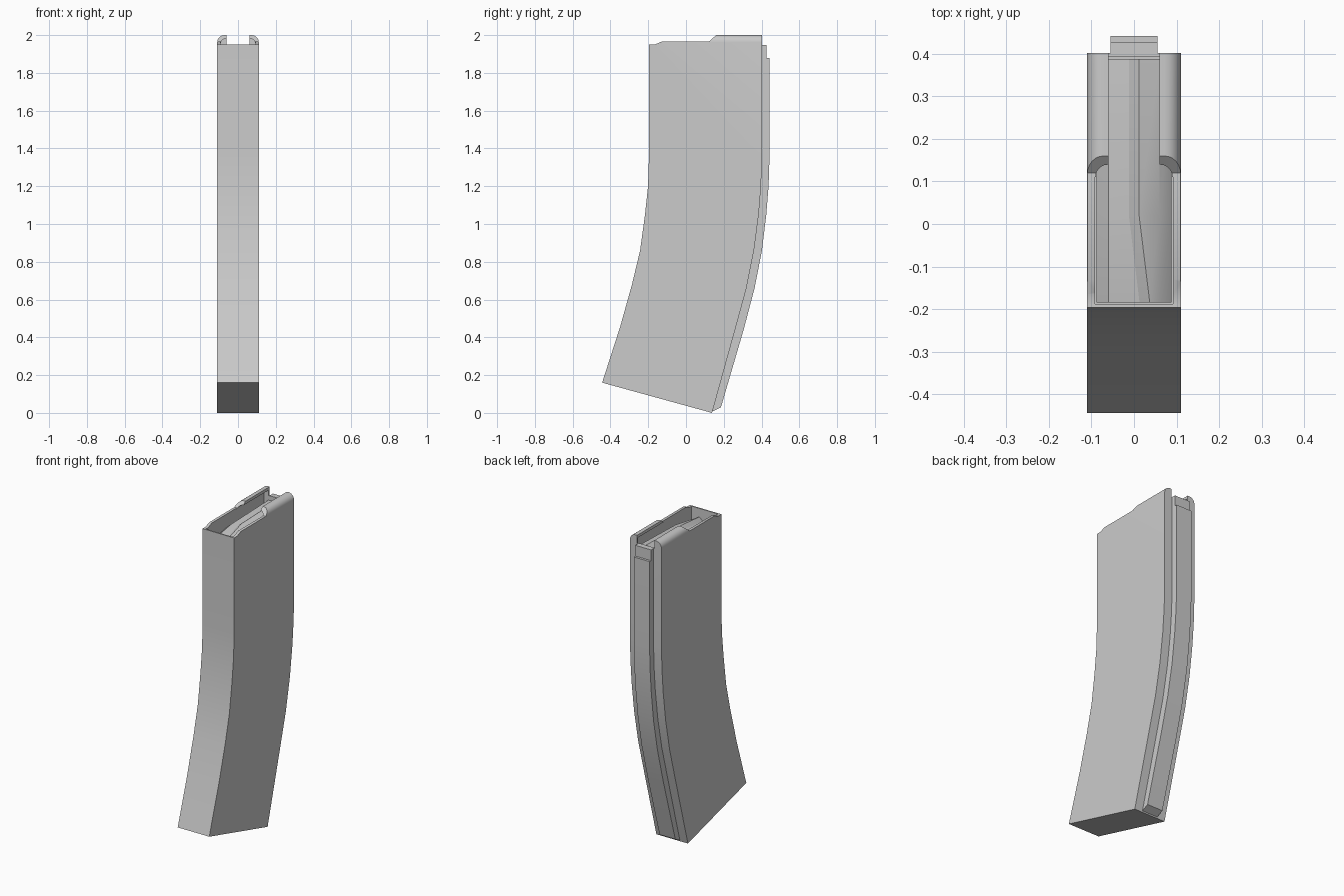
import bpy, bmesh, math

cube = bpy.data.objects.get("Cube")
if cube:
    bpy.data.objects.remove(cube)

# Single colour
GREY = (0.6, 0.6, 0.6, 1)
metal = bpy.data.materials.new("grey metal")
metal.use_nodes = True
metal.diffuse_color = GREY
metal.node_tree.nodes["Principled BSDF"].inputs["Base Color"].default_value = GREY


def make(name, rings):
    """Closed loft through rings of equal length."""
    bm = bmesh.new()
    loops = [[bm.verts.new(p) for p in ring] for ring in rings]
    for a, b in zip(loops, loops[1:]):
        for i in range(len(a)):
            j = (i + 1) % len(a)
            bm.faces.new((a[i], a[j], b[j], b[i]))
    bm.faces.new(loops[0])
    bm.faces.new(loops[-1])
    bmesh.ops.recalc_face_normals(bm, faces=bm.faces)
    mesh = bpy.data.meshes.new(name)
    bm.to_mesh(mesh)
    bm.free()
    obj = bpy.data.objects.new(name, mesh)
    bpy.context.collection.objects.link(obj)
    mesh.materials.append(metal)
    return obj


def side_plate(name, profile, half):
    return make(name, [[(x, y, z) for y, z in profile] for x in (-half, half)])


def tunnel(name, profile, y0, y1):
    return make(name, [[(x, y, z) for x, z in profile] for y in (y0, y1)])


def arch(half, bottom, top, radius):
    """Upright section with rounded upper corners."""
    right = [(half - radius + radius * math.cos(a), top - radius + radius * math.sin(a))
             for a in (math.radians(15 * i) for i in range(7))]
    right.insert(0, (half, bottom))
    return right + [(-x, z) for x, z in reversed(right)]


def activate(obj):
    bpy.ops.object.select_all(action='DESELECT')
    obj.select_set(True)
    bpy.context.view_layer.objects.active = obj


def cut(obj, tool, operation='DIFFERENCE'):
    tool.hide_render = True
    activate(obj)
    mod = obj.modifiers.new("cut", 'BOOLEAN')
    mod.operation = operation
    mod.solver = 'EXACT'
    mod.object = tool
    bpy.ops.object.modifier_apply(modifier=mod.name)
    bpy.data.objects.remove(tool)


def smooth(obj):
    activate(obj)
    bpy.ops.object.shade_smooth_by_angle(angle=math.radians(25))


# Side outline curves, bottom to top
front = [(-.444, .16), (-.349, .455), (-.286, .68), (-.243, .86),
         (-.217, 1.05), (-.201, 1.2), (-.196, 1.36)]
back = [(.138, 0), (.26, .44), (.32, .66), (.36, .86),
        (.385, 1.05), (.397, 1.2), (.402, 1.35)]
rear = [(.185, .03), (.305, .44), (.363, .66), (.402, .86),
        (.425, 1.05), (.437, 1.2), (.442, 1.35)]
rim = [(-.196, 1.95), (-.165, 1.95), (-.13, 1.965), (.12, 1.965), (.16, 2), (.402, 2)]

# Curved casing with rounded feed lips and an open top
body = side_plate("casing", front + rim + back[::-1], .2)
cut(body, tunnel("envelope", arch(.11, -1, 2, .038), -1, 1), 'INTERSECT')
cut(body, tunnel("cavity", arch(.092, 1.6, 1.982, .03), -.188, .392))
cut(body, tunnel("front_opening", arch(.092, 1.8, 2.2, .03), -.188, .11))
cut(body, tunnel("lip_gap", arch(.06, 1.948, 2.2, .03), -.188, 1))
smooth(body)

# Raised spine down the back, stepped at the top
inner = [(y - .006, z + .004) for y, z in back]
spine = side_plate("back_spine", inner + [(.396, 1.948), (.427, 1.948), (.427, 1.88),
                                          (.442, 1.88)] + rear[::-1], .055)
smooth(spine)

# Follower inside the mouth, with an offset ridge
rings = []
for y, ridge, z in ((-.184, .025, 1.88), (.02, 0, 1.915), (.388, 0, 1.925)):
    rings.append([(-.088, y, 1.62), (-.088, y, z - .03), (-.06, y, z - .005),
                  (ridge - .012, y, z), (ridge + .012, y, z + .018),
                  (.06, y, z + .005), (.088, y, z - .02), (.088, y, 1.62)])
follower = make("follower", rings)
smooth(follower)
